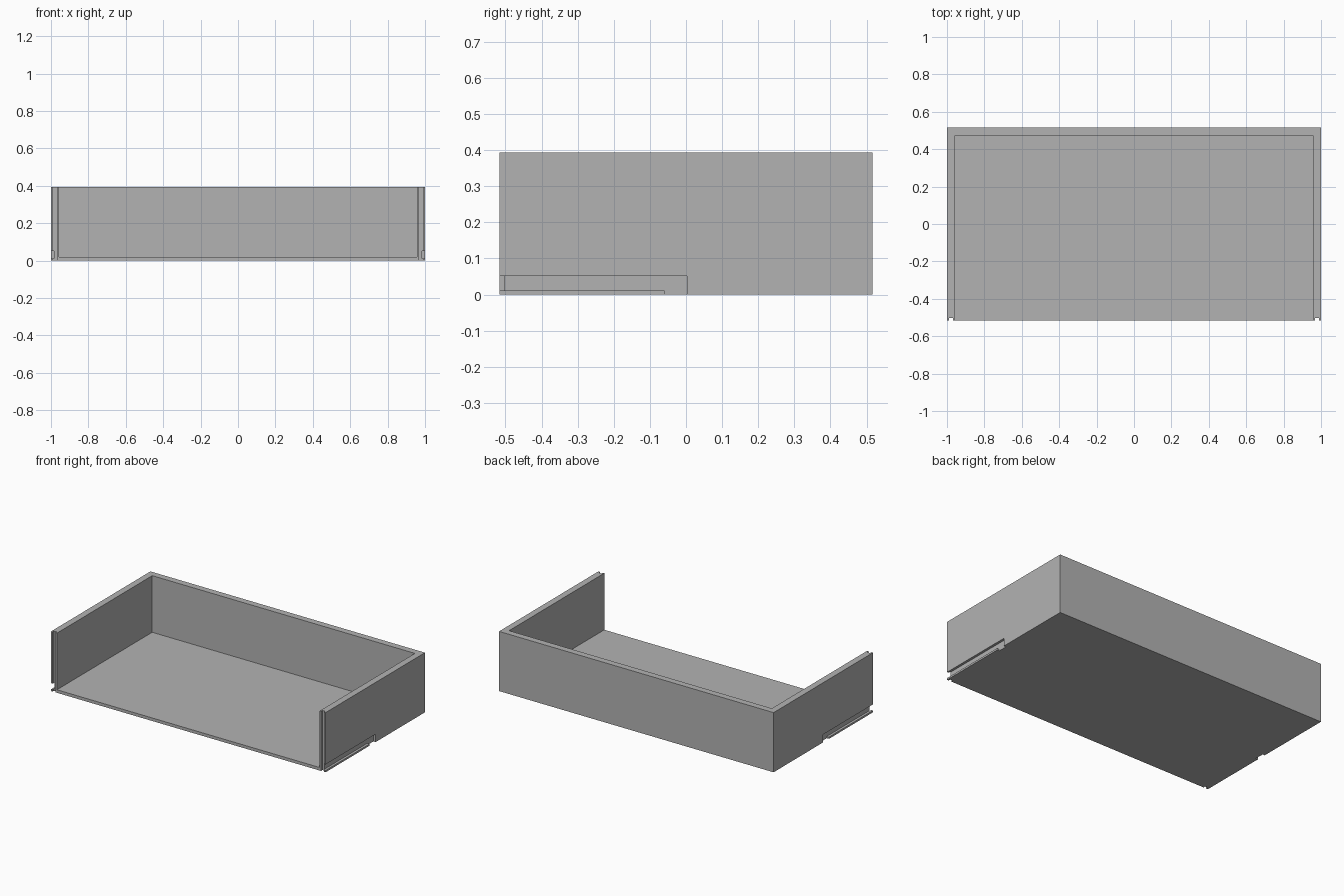
import bpy
import bmesh
from mathutils import Matrix, Vector

default = bpy.data.objects.get("Cube")
if default:
    bpy.data.objects.remove(default, do_unlink=True)

W, D, H = 1.0, 0.517, 0.393     # half width, half depth, height
WALL, FLOOR, OVER = 0.043, 0.02, 0.1

grey = bpy.data.materials.new("plain grey")
grey.use_nodes = True
grey.diffuse_color = (0.45, 0.45, 0.45, 1)
grey.node_tree.nodes["Principled BSDF"].inputs["Base Color"].default_value = grey.diffuse_color


def box(name, low, high):
    """Box between two opposite corners."""
    low, high = Vector(low), Vector(high)
    bm = bmesh.new()
    place = Matrix.Translation((low + high) / 2) @ Matrix.Diagonal((*(high - low), 1))
    bmesh.ops.create_cube(bm, size=1, matrix=place)
    mesh = bpy.data.meshes.new(name)
    bm.to_mesh(mesh)
    bm.free()
    mesh.materials.append(grey)
    obj = bpy.data.objects.new(name, mesh)
    bpy.context.collection.objects.link(obj)
    return obj


def cut(target, name, low, high):
    """Cut a box out of the target and discard the cutter."""
    cutter = box(name, low, high)
    cutter.hide_render = True
    mod = target.modifiers.new(name, "BOOLEAN")
    mod.operation = "DIFFERENCE"
    mod.solver = "EXACT"
    mod.object = cutter
    bpy.context.view_layer.objects.active = target
    bpy.ops.object.modifier_apply(modifier=name)
    bpy.data.objects.remove(cutter, do_unlink=True)


def cut_pair(target, name, low, high):
    """Cut the same box on the left and right sides."""
    cut(target, name, low, high)
    cut(target, name, (-high[0], low[1], low[2]), (-low[0], high[1], high[2]))


# Open-fronted tray: floor, back wall and two side walls
tray = box("drawer_tray", (-W, -D, 0), (W, D, H))
cut(tray, "cavity", (WALL - W, -D - OVER, FLOOR), (W - WALL, D - WALL, H + OVER))

# Upright groove in the front end of each side wall
cut_pair(tray, "front_groove", (W - 0.033, -D - OVER, -OVER), (W - 0.012, -D + 0.014, H + OVER))

# Runner slot along the outside of each side wall, with a drop-in notch at its end
cut_pair(tray, "runner_slot", (W - 0.016, -D - OVER, 0.012), (W + OVER, 0.003, 0.052))
cut_pair(tray, "slot_notch", (W - 0.016, -0.06, -OVER), (W + OVER, 0.003, 0.03))
